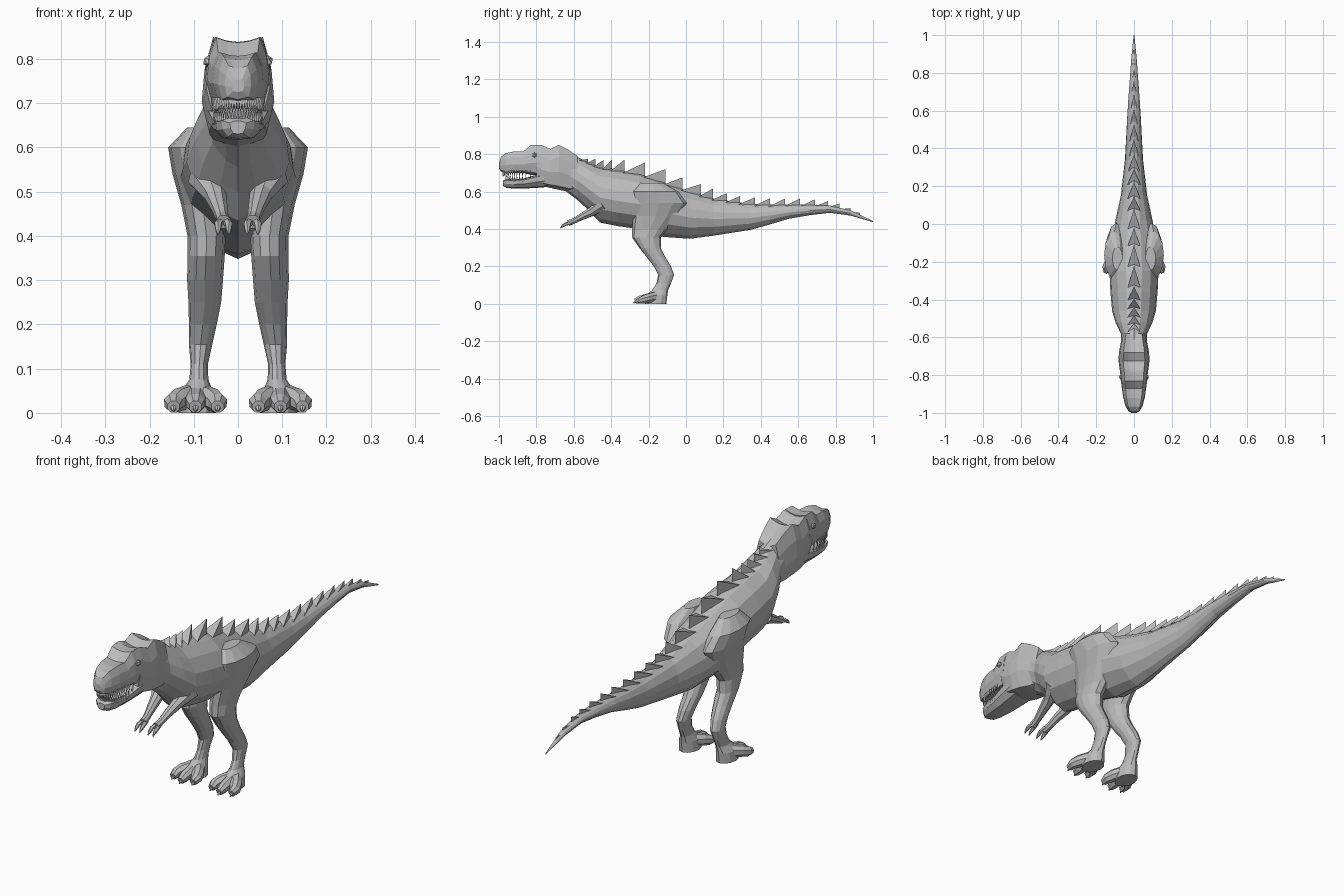
import bpy, bmesh, math
from mathutils import Vector

cube = bpy.data.objects.get("Cube")
if cube:
    bpy.data.objects.remove(cube, do_unlink=True)


def material(name, rgb):
    m = bpy.data.materials.new(name)
    m.use_nodes = True
    colour = (*rgb, 1)
    m.diffuse_color = colour
    m.node_tree.nodes["Principled BSDF"].inputs["Base Color"].default_value = colour
    return m


skin = material("grey skin", (0.5, 0.5, 0.5))


def finish(name, bm):
    bmesh.ops.recalc_face_normals(bm, faces=bm.faces)
    mesh = bpy.data.meshes.new(name)
    bm.to_mesh(mesh)
    bm.free()
    mesh.materials.append(skin)
    obj = bpy.data.objects.new(name, mesh)
    bpy.context.collection.objects.link(obj)


def add_loft(bm, rings):
    """Skin a list of closed rings and cap both ends."""
    rows = [[bm.verts.new(p) for p in ring] for ring in rings]
    n = len(rows[0])
    for a, b in zip(rows, rows[1:]):
        for i in range(n):
            j = (i + 1) % n
            bm.faces.new((a[i], a[j], b[j], b[i]))
    bm.faces.new(rows[0])
    bm.faces.new(rows[-1][::-1])


def long_loft(name, stations, half_profile):
    """Stations along y: (y, top, bottom, half width)."""
    left = [(-u, v) for u, v in half_profile[-2:0:-1]]
    profile = half_profile + left
    bm = bmesh.new()
    add_loft(bm, [[(u * w, y, bot + v * (top - bot)) for u, v in profile]
                  for y, top, bot, w in stations])
    finish(name, bm)


def add_tube(bm, path, sides=6):
    """Tapered limb along (x, y, z, radius), never sinking below the floor."""
    pts = [Vector(p[:3]) for p in path]
    rings = []
    for i, p in enumerate(pts):
        t = (pts[min(i + 1, len(pts) - 1)] - pts[max(i - 1, 0)]).normalized()
        a = t.cross(Vector((0, 0, 1))).normalized()
        b = a.cross(t)
        ring = []
        for k in range(sides):
            ang = 2 * math.pi * (k + 0.5) / sides
            q = p + (a * math.cos(ang) + b * math.sin(ang)) * path[i][3]
            q.z = max(q.z, 0)
            ring.append(q)
        rings.append(ring)
    add_loft(bm, rings)


def mirrored(path, s):
    return [(s * p[0], *p[1:]) for p in path]


# Body from neck to tail tip, with a keeled belly
body = [(-.70, .82, .64, .06), (-.64, .81, .60, .066), (-.58, .785, .555, .07),
        (-.52, .755, .50, .098), (-.46, .73, .435, .116), (-.36, .715, .415, .125),
        (-.25, .695, .40, .13), (-.12, .65, .358, .125), (.02, .60, .348, .098),
        (.15, .562, .365, .07), (.34, .535, .395, .048), (.45, .53, .425, .042),
        (.55, .53, .455, .037), (.66, .53, .474, .03), (.77, .525, .487, .022),
        (.88, .50, .472, .014), (1, .443, .437, .002)]
long_loft("body_and_tail", body,
          [(0, 1), (.32, .96), (.68, .84), (.94, .64), (1, .45), (.82, .24), (.4, .07), (0, 0)])

# Skull, snout and lower jaw
brow_profile = [(0, .93), (.35, .95), (.7, 1), (.93, .72), (1, .4), (.8, .08), (0, 0)]
long_loft("skull", [(-.58, .79, .60, .06), (-.63, .825, .60, .07), (-.68, .85, .61, .08),
                    (-.725, .828, .62, .082), (-.77, .848, .63, .076), (-.80, .85, .66, .072)],
          brow_profile)
long_loft("snout", [(-.78, .85, .685, .074), (-.83, .848, .69, .07), (-.87, .815, .70, .064),
                    (-.92, .815, .70, .057), (-.965, .805, .70, .045), (-.99, .785, .708, .03),
                    (-1, .755, .725, .014)], brow_profile)
long_loft("lower_jaw", [(-.74, .70, .625, .072), (-.80, .69, .62, .066), (-.86, .672, .617, .058),
                        (-.92, .665, .617, .05), (-.96, .668, .62, .037), (-.978, .66, .63, .018)],
          [(0, 1), (.6, .96), (1, .85), (.95, .45), (.6, .08), (0, 0)])


# Teeth following the curve of each jaw
def tooth_row(name, z, length, width, front, count):
    bm = bmesh.new()
    for i in range(count):
        a = math.pi * i / (count - 1)
        x = width * math.cos(a)
        y = -.83 + (front + .83) * max(math.sin(a), 0) ** .8
        add_tube(bm, [(x, y, z, .006), (x * 1.03, y - .003, z + length, .001)], 4)
    finish(name, bm)


tooth_row("upper_teeth", .712, -.03, .056, -.978, 31)
tooth_row("lower_teeth", .652, .032, .052, -.962, 27)

# Eyes under the brows
for s, side in ((1, "left"), (-1, "right")):
    bm = bmesh.new()
    bmesh.ops.create_icosphere(bm, subdivisions=1, radius=.014)
    bmesh.ops.translate(bm, verts=bm.verts, vec=(s * .066, -.81, .795))
    finish(side + "_eye", bm)

# Back scales: wide at the front, raised to a point at the rear
tips = [(-.525, .775), (-.485, .775), (-.44, .77), (-.395, .77), (-.33, .77), (-.22, .755),
        (-.11, .72), (-.02, .675), (.08, .64), (.145, .618), (.22, .592), (.29, .577),
        (.37, .57), (.45, .565), (.53, .563), (.61, .563), (.69, .558), (.76, .55),
        (.82, .537), (.88, .512), (.93, .487)]


def back_at(y):
    """Top height and half width of the body at y."""
    for a, b in zip(body, body[1:]):
        if a[0] <= y <= b[0]:
            f = (y - a[0]) / (b[0] - a[0])
            return a[1] + f * (b[1] - a[1]), a[3] + f * (b[3] - a[3])


bm = bmesh.new()
start = -.57
for y, z in tips:
    top, width = back_at(start)
    half = min(.034, width * .55)
    fl, fr, tip, rear = [bm.verts.new(p) for p in (
        (half, start, top - .012), (-half, start, top - .012), (0, y, z),
        (0, y, back_at(y)[0] - .01))]
    for f in ((fl, fr, tip), (fl, tip, rear), (fr, rear, tip), (fl, rear, fr)):
        bm.faces.new(f)
    start = y - .01
finish("back_scales", bm)

# Legs as horizontal rings: (z, front, back, inner, outer)
leg = [(.645, -.245, -.12, .06, .115), (.60, -.29, -.04, .05, .158), (.54, -.288, .005, .04, .148),
       (.47, -.283, -.04, .032, .128), (.40, -.288, -.10, .028, .114), (.355, -.288, -.135, .03, .114),
       (.30, -.25, -.135, .034, .115), (.25, -.21, -.11, .038, .112), (.20, -.172, -.08, .048, .111),
       (.155, -.148, -.064, .058, .111), (.11, -.158, -.08, .068, .107), (.075, -.18, -.095, .067, .11),
       (.045, -.215, -.10, .055, .13), (0, -.22, -.105, .05, .135)]
toes = {"inner": (.046, -.255), "middle": (.096, -.272), "outer": (.146, -.255)}
for s, side in ((1, "left"), (-1, "right")):
    bm = bmesh.new()
    rings = []
    for z, y0, y1, x0, x1 in leg:
        ring = []
        for k in range(12):
            a = 2 * math.pi * k / 12
            ring.append((s * ((x0 + x1) / 2 + (x1 - x0) / 2 * math.cos(a)),
                         (y0 + y1) / 2 + (y1 - y0) / 2 * math.sin(a), z))
        rings.append(ring)
    add_loft(bm, rings)
    finish(side + "_leg", bm)

    # Toes with claws
    for toe, (x, y) in toes.items():
        mx = .093 + (x - .093) * .75
        bm = bmesh.new()
        add_tube(bm, mirrored([(.093, -.15, .04, .03), (mx, -.205, .03, .026),
                               (x, y + .025, .022, .023), (x, y, .014, .015)], s), 8)
        add_tube(bm, mirrored([(x, y + .01, .016, .011), (x, y - .01, .004, .002)], s))
        finish(f"{side}_{toe}_toe", bm)

    # Small arm with two fingers
    bm = bmesh.new()
    add_tube(bm, mirrored([(.075, -.44, .535, .04), (.052, -.50, .495, .026), (.042, -.56, .465, .019),
                           (.036, -.60, .443, .015), (.033, -.63, .432, .017)], s), 8)
    for dx in (-.012, .012):
        x = .033 + dx
        add_tube(bm, mirrored([(.033 + dx / 2, -.615, .434, .01), (x, -.645, .426, .009),
                               (x, -.66, .416, .007), (x, -.672, .404, .002)], s))
    finish(side + "_arm", bm)
